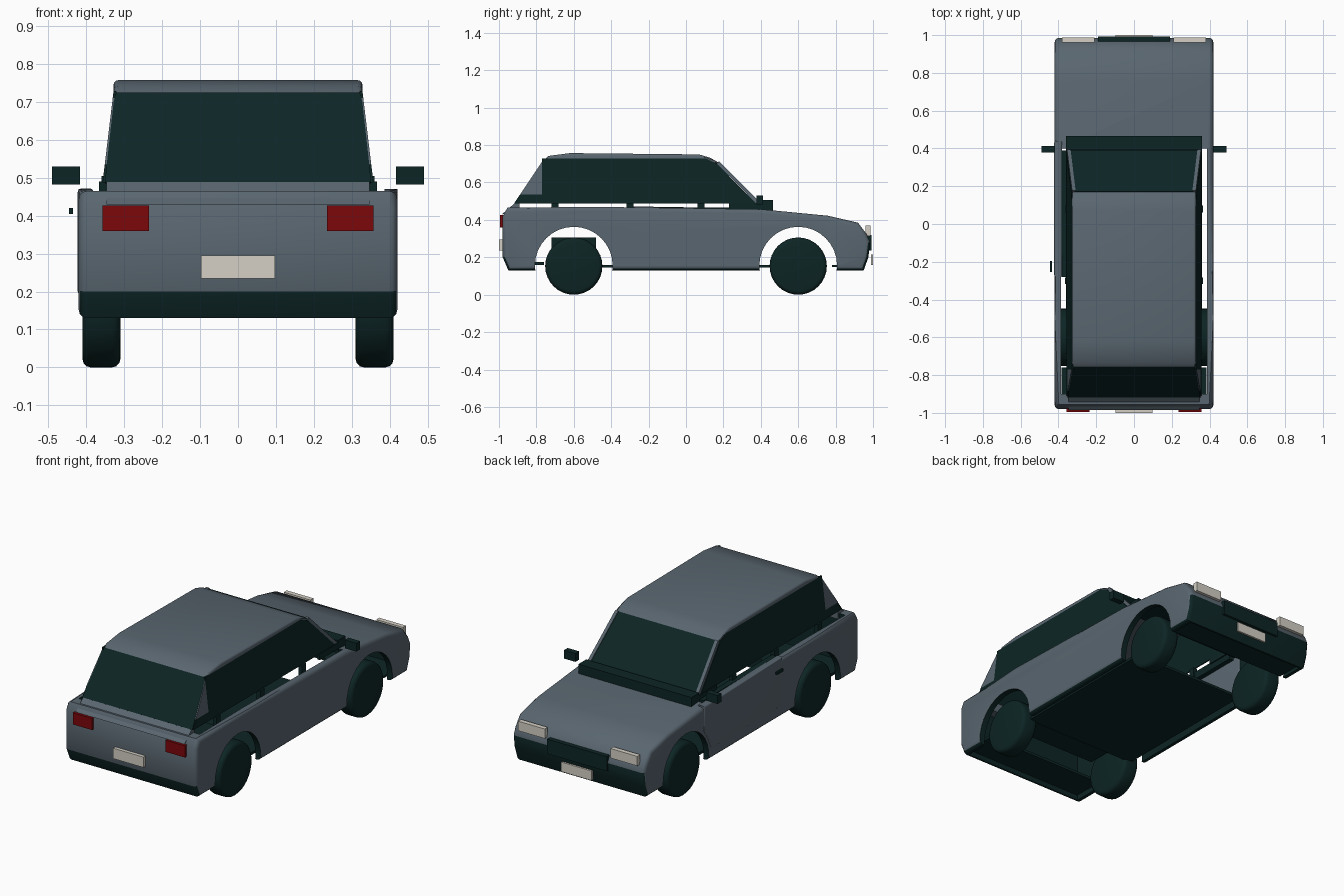
import bpy, bmesh, math
from mathutils import Matrix

cube = bpy.data.objects.get("Cube")
if cube:
    bpy.data.objects.remove(cube, do_unlink=True)


def make_material(name, rgb):
    m = bpy.data.materials.new(name)
    m.use_nodes = True
    m.diffuse_color = (*rgb, 1)
    m.node_tree.nodes["Principled BSDF"].inputs["Base Color"].default_value = (*rgb, 1)
    return m


MATS = [make_material("slate grey paint", (0.1, 0.132, 0.16)),
        make_material("dark glass and trim", (0.004, 0.018, 0.018)),
        make_material("red lamp", (0.2, 0.002, 0.003)),
        make_material("cream lamp and plate", (0.66, 0.63, 0.56))]
GREY, DARK, RED, CREAM = range(4)


def finish(bm, name, mat, rule=None, smooth=True):
    """Turn a bmesh into an object; rule(face) may override the colour."""
    bmesh.ops.recalc_face_normals(bm, faces=bm.faces)
    bm.normal_update()
    for f in bm.faces:
        f.material_index = rule(f) if rule else mat
    me = bpy.data.meshes.new(name)
    bm.to_mesh(me)
    bm.free()
    for m in MATS:
        me.materials.append(m)
    ob = bpy.data.objects.new(name, me)
    bpy.context.collection.objects.link(ob)
    if smooth:
        smooth_object(ob)
    return ob


def smooth_object(ob):
    bpy.ops.object.select_all(action='DESELECT')
    bpy.context.view_layer.objects.active = ob
    ob.select_set(True)
    bpy.ops.object.shade_smooth_by_angle(angle=math.radians(42))


def prism(name, profile, x0, x1, mat, bevel=0, rule=None, smooth=True):
    """Extrude a (y, z) profile from x0 to x1, rounding the end rims."""
    bm = bmesh.new()
    cap = bm.faces.new([bm.verts.new((x0, y, z)) for y, z in profile])
    ext = bmesh.ops.extrude_face_region(bm, geom=[cap])
    for v in ext["geom"]:
        if isinstance(v, bmesh.types.BMVert):
            v.co.x = x1
    if bevel:
        rims = [e for e in bm.edges if abs(e.verts[0].co.x - e.verts[1].co.x) < 1e-5]
        bmesh.ops.bevel(bm, geom=rims, offset=bevel, segments=3, profile=0.5, affect='EDGES')
    return finish(bm, name, mat, rule, smooth)


def box(name, x0, x1, y0, y1, z0, z1, mat):
    return prism(name, [(y0, z0), (y1, z0), (y1, z1), (y0, z1)], x0, x1, mat, smooth=False)


def panel(name, points, mat, thick=0.008):
    """Thin plate through planar 3D points."""
    bm = bmesh.new()
    face = bm.faces.new([bm.verts.new(p) for p in points])
    face.normal_update()
    n = face.normal.copy() * thick / 2
    ext = bmesh.ops.extrude_face_region(bm, geom=[face])
    top = [v for v in ext["geom"] if isinstance(v, bmesh.types.BMVert)]
    for v in bm.verts:
        v.co += n if v in top else -n
    return finish(bm, name, mat, smooth=False)


def cut(ob, cutter):
    mod = ob.modifiers.new("cut", 'BOOLEAN')
    mod.operation, mod.solver, mod.object = 'DIFFERENCE', 'EXACT', cutter
    bpy.context.view_layer.objects.active = ob
    bpy.ops.object.modifier_apply(modifier=mod.name)
    bpy.data.objects.remove(cutter, do_unlink=True)


# Lower body shell: dark bumpers, hollow inside, open wheel arches
def body_rule(f):
    c = f.calc_center_median()
    bumper = abs(f.normal.y) > 0.5 and c.z < (0.2 if c.y < 0 else 0.28)
    return DARK if bumper or f.normal.z < -0.5 else GREY


body = prism("body_shell", [(-0.95, 0.13), (-0.98, 0.2), (-0.98, 0.42), (-0.955, 0.465),
                            (-0.5, 0.47), (0.4, 0.457), (0.76, 0.422), (0.92, 0.385),
                            (0.965, 0.325), (0.985, 0.28), (0.975, 0.2), (0.95, 0.13)],
             -0.42, 0.42, GREY, 0.022, body_rule, smooth=False)
cut(body, prism("cavity", [(-0.94, 0.1), (-0.94, 0.44), (-0.9, 0.44), (-0.9, 0.6), (0.4, 0.6),
                           (0.4, 0.43), (0.75, 0.395), (0.9, 0.36), (0.94, 0.3), (0.94, 0.1)],
                -0.386, 0.386, DARK, smooth=False))
for y in (-0.6, 0.6):
    ring = [(y + 0.208 * math.cos(a * math.tau / 32), 0.155 + 0.208 * math.sin(a * math.tau / 32))
            for a in range(32)]
    cut(body, prism("arch_cutter", ring, -0.5, 0.5, DARK, smooth=False))
smooth_object(body)

# Floor pieces
box("floor", -0.36, 0.36, -0.46, 0.46, 0.145, 0.16, DARK)
box("rear_axle_box", -0.3, 0.3, -0.72, -0.48, 0.24, 0.305, DARK)
box("rear_tray", -0.385, 0.385, -0.945, -0.76, 0.16, 0.175, DARK)
box("front_tray", -0.385, 0.385, 0.78, 0.945, 0.148, 0.16, DARK)

# Wheels
for side, sx in (("left", 1), ("right", -1)):
    for end, y in (("rear", -0.6), ("front", 0.6)):
        bm = bmesh.new()
        bmesh.ops.create_cone(bm, cap_ends=True, segments=32, radius1=0.153, radius2=0.153, depth=0.1,
                              matrix=Matrix.Translation((sx * 0.36, y, 0.153))
                              @ Matrix.Rotation(math.pi / 2, 4, 'Y'))
        rims = [e for e in bm.edges if abs(e.verts[0].co.x - e.verts[1].co.x) < 1e-4]
        bmesh.ops.bevel(bm, geom=rims, offset=0.022, segments=3, profile=0.5, affect='EDGES')
        finish(bm, f"{end}_{side}_wheel", DARK)

# Cabin: roof, glass and pillars
prism("roof", [(-0.765, 0.715), (-0.735, 0.742), (-0.62, 0.757), (0.07, 0.75), (0.13, 0.732),
               (0.18, 0.703), (0.165, 0.7), (0.1, 0.722), (-0.7, 0.722), (-0.755, 0.71)],
      -0.328, 0.328, GREY, 0.012)


def side_x(z):
    return 0.353 - (z - 0.487) * 0.12


def side_panel(name, sx, outline, mat):
    panel(name, [(sx * side_x(z), y, z) for y, z in outline], mat)


def slope_panel(name, low, high, x_low, x_high, mat, thick=0.008):
    """Sloping panel between a low and a high (y, z) line."""
    (ya, za), (yb, zb) = low, high
    (a0, a1), (b0, b1) = x_low, x_high
    panel(name, [(a0, ya, za), (a1, ya, za), (b1, yb, zb), (b0, yb, zb)], mat, thick)


SCREEN_LOW, SCREEN_HIGH = (0.39, 0.487), (0.17, 0.708)
slope_panel("windscreen", SCREEN_LOW, SCREEN_HIGH, (-0.345, 0.345), (-0.318, 0.318), DARK)
slope_panel("rear_window", (-0.915, 0.487), (-0.757, 0.722), (-0.351, 0.351), (-0.325, 0.325), DARK)
for side, sx in (("left", 1), ("right", -1)):
    slope_panel(f"{side}_front_pillar", SCREEN_LOW, SCREEN_HIGH,
                (sx * 0.336, sx * 0.355), (sx * 0.309, sx * 0.328), GREY, 0.018)
    side_panel(f"{side}_rear_glass", sx, [(-0.91, 0.487), (-0.88, 0.535), (-0.77, 0.535),
                                          (-0.77, 0.728), (-0.28, 0.732), (-0.28, 0.487)], DARK)
    side_panel(f"{side}_front_glass", sx, [(-0.28, 0.487), (-0.28, 0.732), (0.1, 0.73),
                                           (0.165, 0.7), (0.375, 0.487)], DARK)
    side_panel(f"{side}_rear_pillar", sx, [(-0.885, 0.535), (-0.77, 0.535), (-0.77, 0.71)], GREY)
    for y in (-0.7, -0.3, 0.08):
        a, b = sorted((sx * 0.342, sx * 0.366))
        box(f"{side}_belt_stub", a, b, y - 0.018, y + 0.018, 0.4, 0.49, DARK)
    a, b = sorted((sx * 0.345, sx * 0.36))
    box(f"{side}_quarter_trim", a, b, 0.23, 0.4, 0.455, 0.49, DARK)
    a, b = sorted((sx * 0.417, sx * 0.49))
    box(f"{side}_mirror", a, b, 0.378, 0.412, 0.482, 0.53, DARK)

# Right side has the fitted door with its inner belt and handle
prism("right_door", [(-0.28, 0.19), (0.375, 0.19), (0.405, 0.26), (0.44, 0.31), (0.44, 0.46),
                     (-0.28, 0.472)], -0.423, -0.38, GREY, 0.012)
box("door_belt", -0.385, -0.352, -0.28, 0.39, 0.42, 0.465, DARK)
box("door_handle", -0.445, -0.435, -0.255, -0.195, 0.405, 0.42, DARK)

# Cowl and tailgate lip
box("cowl", -0.36, 0.36, 0.395, 0.465, 0.44, 0.505, DARK)
prism("tailgate_lip", [(-0.984, 0.43), (-0.915, 0.49), (-0.89, 0.49), (-0.89, 0.435)],
      -0.347, 0.347, GREY, smooth=False)

# Lamps, grille and number plates
for side, sx in (("left", 1), ("right", -1)):
    a, b = sorted((sx * 0.235, sx * 0.357))
    box(f"{side}_rear_lamp", a, b, -0.994, -0.965, 0.36, 0.427, RED)
    a, b = sorted((sx * 0.21, sx * 0.38))
    box(f"{side}_headlamp", a, b, 0.96, 0.987, 0.315, 0.37, CREAM)
box("grille", -0.19, 0.19, 0.965, 0.993, 0.235, 0.32, DARK)
box("rear_plate", -0.097, 0.097, -1.0, -0.975, 0.235, 0.295, CREAM)
box("front_plate", -0.097, 0.097, 0.988, 1.0, 0.16, 0.215, CREAM)
